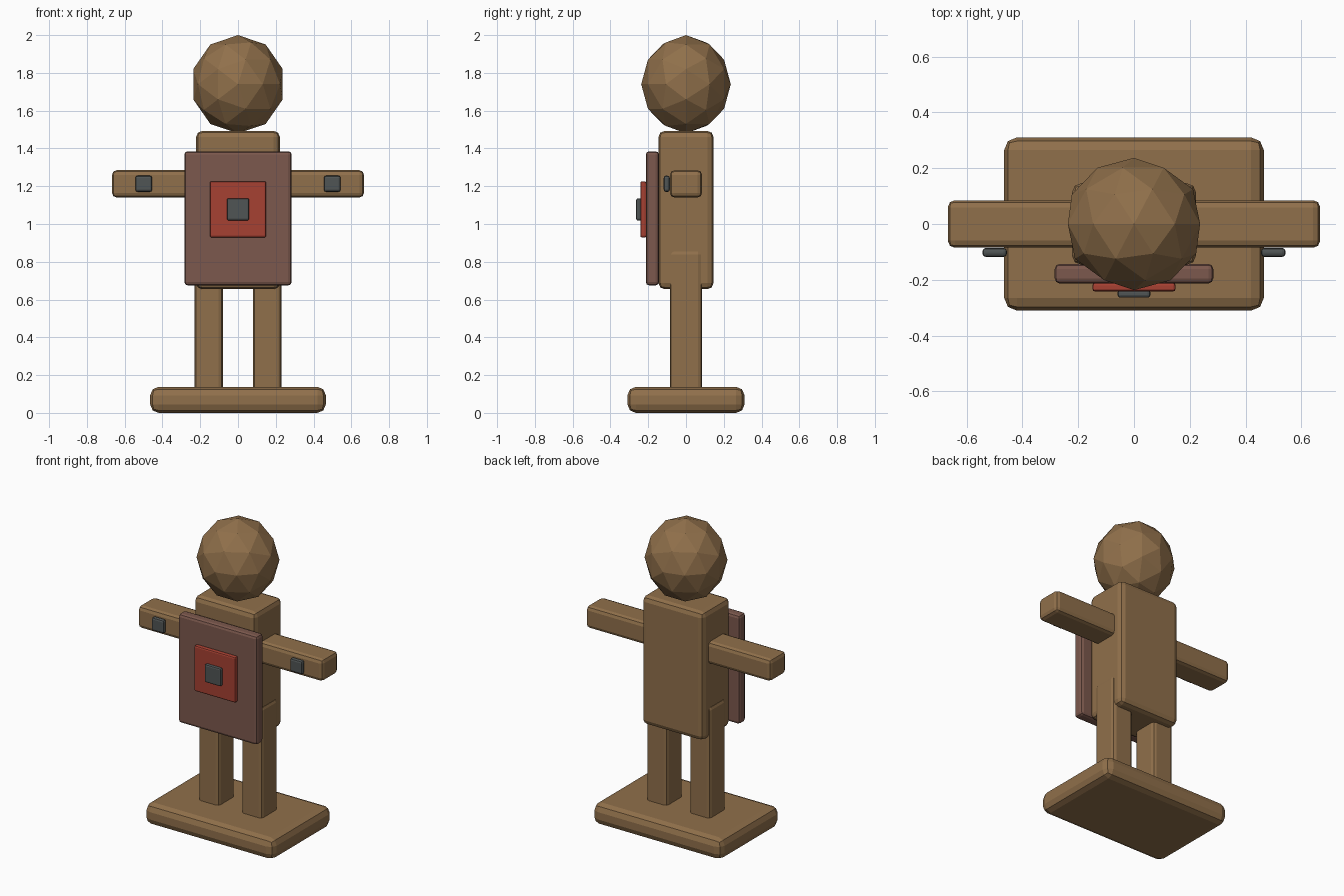
import bpy
import math

if "Cube" in bpy.data.objects:
    bpy.data.objects.remove(bpy.data.objects["Cube"])


def material(name, r, g, b):
    m = bpy.data.materials.new(name)
    m.diffuse_color = (r, g, b, 1)
    m.use_nodes = True
    m.node_tree.nodes["Principled BSDF"].inputs["Base Color"].default_value = m.diffuse_color
    return m


WOOD = material("wood", 0.28, 0.162, 0.07)
BROWN = material("brown", 0.2, 0.098, 0.074)
RED = material("red", 0.38, 0.052, 0.032)
GREY = material("dark_grey", 0.08, 0.09, 0.09)


def block(name, x, y, z, bevel, mat):
    """Bevelled box given as (min, max) ranges on each axis."""
    ranges = (x, y, z)
    bpy.ops.mesh.primitive_cube_add(size=1, location=[(a + b) / 2 for a, b in ranges])
    ob = bpy.context.object
    ob.name = name
    ob.scale = [b - a for a, b in ranges]
    bpy.ops.object.transform_apply(location=False, rotation=False, scale=True)
    mod = ob.modifiers.new("soft_edges", "BEVEL")
    mod.width = bevel
    mod.segments = 2
    ob.data.materials.append(mat)
    return ob


# Stand and body
block("base", (-0.465, 0.465), (-0.31, 0.31), (0, 0.138), 0.045, WOOD)
block("torso", (-0.222, 0.222), (-0.146, 0.146), (0.655, 1.493), 0.033, WOOD)

# Legs, arms and hand studs on both sides
for side, s in (("left", -1), ("right", 1)):
    def span(a, b):
        return tuple(sorted((s * a, s * b)))
    block(side + "_leg", span(0.08, 0.23), (-0.085, 0.085), (0.1, 0.86), 0.022, WOOD)
    block(side + "_arm", span(0.13, 0.667), (-0.085, 0.085), (1.14, 1.285), 0.025, WOOD)
    block(side + "_hand_stud", span(0.455, 0.543), (-0.118, -0.086), (1.17, 1.256), 0.012, GREY)

# Layered chest plate
block("chest_plate", (-0.284, 0.284), (-0.213, -0.143), (0.675, 1.385), 0.018, BROWN)
block("chest_panel", (-0.149, 0.149), (-0.242, -0.21), (0.928, 1.226), 0.01, RED)
block("chest_button", (-0.059, 0.059), (-0.264, -0.236), (1.018, 1.136), 0.01, GREY)

# Faceted head
bpy.ops.mesh.primitive_ico_sphere_add(subdivisions=2, radius=1, rotation=(math.pi / 2, 0, 0))
head = bpy.context.object
head.name = "head"
bpy.ops.object.transform_apply(location=False, rotation=True, scale=False)
head.location = (0, 0, 1.74)
head.scale = (0.249, 0.237, 0.26)
bpy.ops.object.transform_apply(location=False, rotation=False, scale=True)
head.data.materials.append(WOOD)
